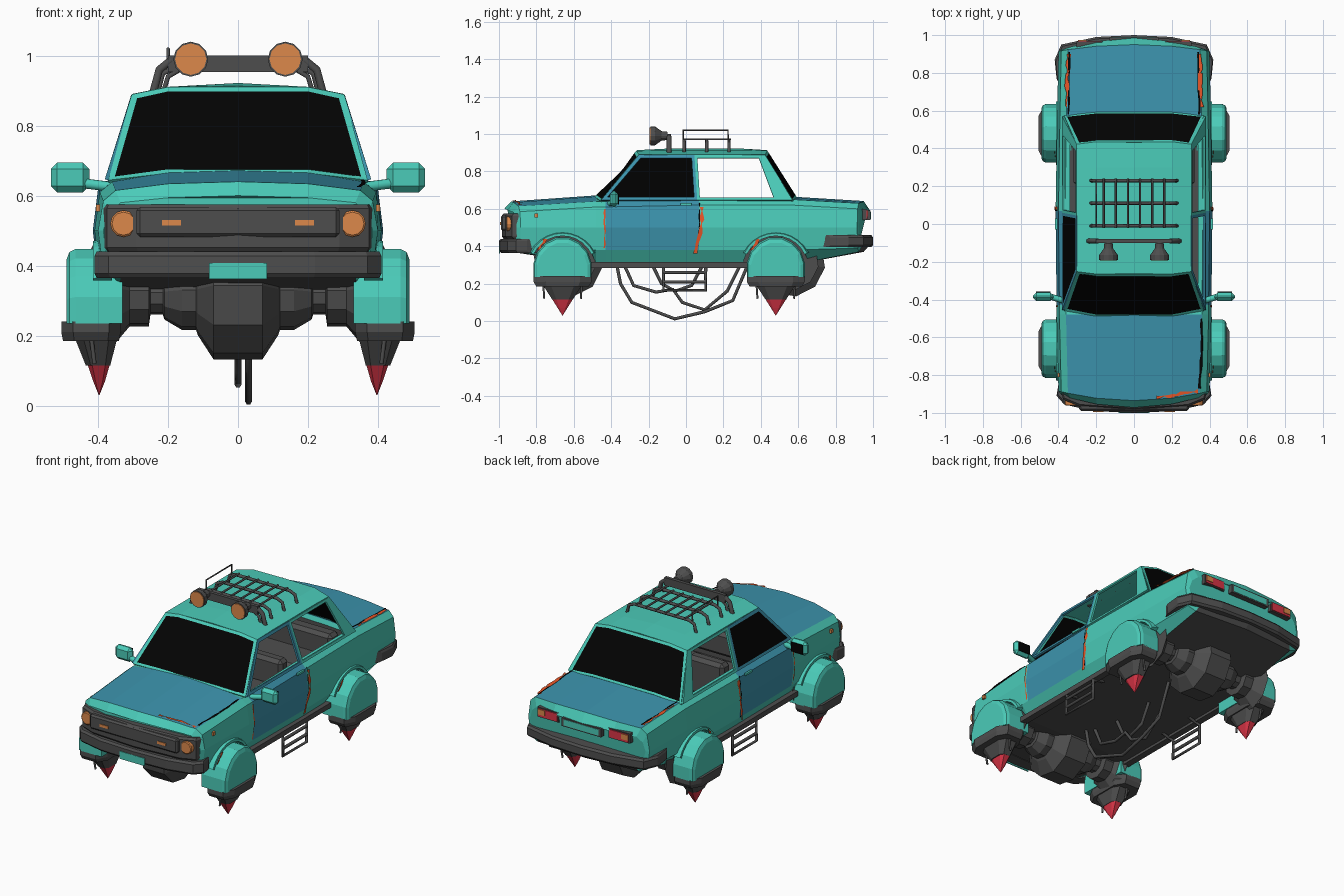
import bpy, bmesh, math, random
from mathutils import Vector, Matrix

if "Cube" in bpy.data.objects:
    bpy.data.objects.remove(bpy.data.objects["Cube"])
random.seed(4)

def mat(name, r, g, b):
    m = bpy.data.materials.new(name)
    m.diffuse_color = (r, g, b, 1)
    m.use_nodes = True
    m.node_tree.nodes["Principled BSDF"].inputs["Base Color"].default_value = m.diffuse_color
    return m
TEAL = mat("teal paint", .070, .60, .485)
BLUE = mat("blue paint", .045, .295, .42)
GREY = mat("dark grey metal", .076, .076, .076)
BLACK = mat("black glass", .001, .001, .001)
AMBER = mat("amber lens", .72, .25, .07)
RUST = mat("rust orange", .95, .11, .025)
RED = mat("red", .70, .035, .062)

def finish(name, bm, *mats):
    bmesh.ops.recalc_face_normals(bm, faces=bm.faces)
    me = bpy.data.meshes.new(name)
    bm.to_mesh(me)
    bm.free()
    for m in mats:
        me.materials.append(m)
    ob = bpy.data.objects.new(name, me)
    bpy.context.collection.objects.link(ob)
    return ob

def box(name, c, s, m, bevel=0):
    bm = bmesh.new()
    bmesh.ops.create_cube(bm, size=1, matrix=Matrix.Translation(c) @ Matrix.Diagonal((*s, 1)))
    if bevel:
        bmesh.ops.bevel(bm, geom=bm.edges[:], offset=bevel, segments=1, affect='EDGES')
    return finish(name, bm, m)

def loft(name, rings, *mats, rule=None):
    bm = bmesh.new()
    vs = [[bm.verts.new(p) for p in r] for r in rings]
    n = len(vs[0])
    for i in range(len(vs) - 1):
        for j in range(n):
            k = (j + 1) % n
            f = bm.faces.new((vs[i][j], vs[i][k], vs[i + 1][k], vs[i + 1][j]))
            f.material_index = rule(i, j) if rule else 0
    for r in (vs[0], vs[-1]):
        bm.faces.new(r).material_index = 1 if len(mats) > 1 else 0
    return finish(name, bm, *mats)

def lathe(name, c, axis, prof, m, n=12):
    """prof: (distance along axis, radius)"""
    a = Vector(axis)
    u = a.orthogonal().normalized()
    w = a.cross(u)
    ang = [2 * math.pi * (k + .5) / n for k in range(n)]
    return loft(name, [[Vector(c) + a * d + (u * math.cos(t) + w * math.sin(t)) * r for t in ang]
                       for d, r in prof], m)

def tube(name, pts, r, m=GREY):
    cu = bpy.data.curves.new(name, 'CURVE')
    cu.dimensions = '3D'
    cu.bevel_depth, cu.bevel_resolution, cu.use_fill_caps = r, 1, True
    sp = cu.splines.new('POLY')
    sp.points.add(len(pts) - 1)
    for p, q in zip(sp.points, pts):
        p.co = (*q, 1)
    cu.materials.append(m)
    ob = bpy.data.objects.new(name, cu)
    bpy.context.collection.objects.link(ob)

def band(name, half, z0, z1, m, k=.93):
    """strip wrapped round the car's nose or tail"""
    path = half + [(-x, y) for x, y in half[-2::-1]]
    loft(name, [[(x, y, z0 + .012), (x, y, z1 - .012), (x * .985, y * .99, z1), (x * k, y * k, z1),
                 (x * k, y * k, z0), (x * .985, y * .99, z0)] for x, y in path], m)

def strip(name, pts, perp, m, w):
    """jagged flake of bare paint along a panel edge"""
    bm = bmesh.new()
    rows = []
    for a, b in zip(pts, pts[1:]):
        for t in range(6):
            c = Vector(a).lerp(Vector(b), t / 5)
            rows.append([bm.verts.new(c + Vector(perp) * s * w * random.uniform(.05, 1)) for s in (-1, 1)])
    for p, q in zip(rows, rows[1:]):
        bm.faces.new((p[0], p[1], q[1], q[0]))
    finish(name, bm, m)

# lower body: y, half width, bottom, shoulder, top, end curvature
ST = [(-.972, .37, .37, .58, .60, .45), (-.935, .385, .37, .615, .64, .32), (-.48, .395, .30, .64, .672, 0),
      (-.43, .395, .30, .64, .655, 0), (.07, .40, .30, .65, .66, 0), (.57, .392, .30, .65, .665, 0),
      (.95, .385, .37, .63, .642, -.22), (.985, .365, .41, .58, .59, -.42)]
rings = []
for y, w, zb, zs, zt, k in ST:
    h = [(0, zb), (w - .05, zb), (w, max(.38, zb + .02)), (w + .015, .5), (w, zs - .03),
         (w - .035, zs), (.2, zt - .006), (0, zt)]
    h += [(-x, z) for x, z in h[-2:0:-1]]
    rings.append([(x, y + k * x * x, z) for x, z in h])

def body_rule(i, j):
    s = min(j, 13 - j)
    if s == 0:
        return 0
    if (s >= 5 and i in (1, 5)) or (2 <= s <= 4 and i == 3):
        return 2
    return 1
body = loft("lower_body", rings, GREY, TEAL, BLUE, rule=body_rule)

# hollow out the cabin and the wheel arches
cutters = [box("cabin_cutter", (0, .05, .66), (.68, .94, .48), GREY)]
for s in (-1, 1):
    for y in (-.66, .48):
        cutters.append(lathe("arch_cutter", (s * .45, y, .29), (1, 0, 0), [(-.1, .175), (.1, .175)], GREY, 16))
bpy.context.view_layer.objects.active = body
for c in cutters:
    md = body.modifiers.new("cut", 'BOOLEAN')
    md.operation, md.object, md.solver = 'DIFFERENCE', c, 'EXACT'
    bpy.ops.object.modifier_apply(modifier=md.name)
    bpy.data.objects.remove(c)

# cabin frame: panels with inset windows
bm = bmesh.new()
def panel(pts, ring, glass, t):
    f = bm.faces.new([bm.verts.new(p) for p in pts])
    f.normal_update()
    f.material_index = ring
    if t:
        r = bmesh.ops.inset_individual(bm, faces=[f], thickness=t, use_even_offset=True)
        for g in r['faces']:
            g.material_index = ring
        if glass is None:
            bmesh.ops.delete(bm, geom=[f], context='FACES_ONLY')
        else:
            f.material_index = glass
for y0, y1, yc0, yc1, t in ((-.455, -.25, -.485, -.262, .015), (.57, .42, .587, .432, .013)):
    panel([(-.37, y0, .64), (-.2, yc0, .66), (.2, yc0, .66), (.37, y0, .64),
           (.30, y1, .885), (.2, yc1, .905), (-.2, yc1, .905), (-.30, y1, .885)], 0, 2, t)
for s in (-1, 1):
    def side(a, b, c, d, *k):
        panel([(s * .375, a, .645), (s * .375, b, .645), (s * .30, c, .885), (s * .30, d, .885)], *k)
    side(-.455, .06, .045, -.25, 1, 2 if s < 0 else None, .016)
    side(.06, .49, .40, .045, 0, None, .015)
    side(.49, .57, .42, .40, 0, 0, 0)
rx, ry = (-.30, -.2, 0, .2, .30), (-.25, -.1, .3, .42)
def roof(i, j):
    end = j in (0, 3)
    z = (.885, .905, .908 if end else .916)[2 - abs(i - 2)]
    y = ry[j] + ((-.012 if j == 0 else .012) if end and i in (1, 2, 3) else 0)
    return (rx[i], y, z)
for i in range(4):
    for j in range(3):
        panel([roof(i, j), roof(i + 1, j), roof(i + 1, j + 1), roof(i, j + 1)], 0, 0, 0)
bmesh.ops.remove_doubles(bm, verts=bm.verts, dist=.0005)
cab = finish("cabin_frame", bm, TEAL, BLUE, BLACK)
md = cab.modifiers.new("thickness", 'SOLIDIFY')
md.thickness, md.offset = .012, 0

# seats and dashboard
for s in (-1, 1):
    box("front_seat_base", (s * .17, -.13, .47), (.24, .26, .1), GREY, .02)
    box("front_seat_back", (s * .17, .03, .55), (.24, .08, .22), GREY, .02)
box("rear_seat_base", (0, .32, .48), (.64, .24, .12), GREY, .02)
box("rear_seat_back", (0, .46, .55), (.64, .09, .22), GREY, .02)
box("dashboard", (0, -.37, .56), (.66, .1, .14), GREY, .02)

# bumpers, grille, lamps
band("front_bumper", [(.40, -.85), (.41, -.91), (.37, -.955), (.22, -.99), (0, -1.0)], .365, .44, GREY, .92)
band("rear_bumper", [(.41, .77), (.42, .87), (.385, .95), (.2, .99), (0, 1.0)], .395, .46, GREY, .93)
band("grille", [(.385, -.89), (.375, -.93), (.29, -.965), (0, -.985)], .44, .575, GREY, .92)
box("grille_frame", (0, -.97, .525), (.58, .04, .085), GREY, .01)
box("front_plate", (0, -.998, .385), (.165, .006, .045), TEAL)
box("rear_panel", (0, .972, .565), (.26, .03, .05), GREY)
box("rear_panel_inset", (0, .984, .565), (.23, .01, .036), TEAL)
for s in (-1, 1):
    lathe("headlight", (s * .327, -.925, .52), (0, -1, 0), [(0, .038), (.032, .038), (.036, .033)], AMBER)
    box("front_indicator", (s * .19, -.99, .522), (.055, .008, .016), AMBER)
    box("tail_lamp_frame", (s * .235, .950, .57), (.14, .03, .058), GREY)
    box("tail_lamp", (s * .235, .955, .57), (.125, .03, .046), RED)
    box("tail_indicator", (s * .275, .959, .575), (.045, .03, .032), AMBER)
    box("side_marker", (s * .40, -.80, .565), (.012, .02, .02), AMBER)
    box("sill", (s * .365, -.08, .30), (.04, .86, .03), GREY)
    box("door_handle", (s * .412, .0, .625), (.012, .06, .012), TEAL)
    # mirrors
    box("mirror", (s * .48, -.385, .652), (.11, .045, .085), TEAL, .018)
    box("mirror_glass", (s * .48, -.361, .652), (.075, .005, .055), BLACK)
    tube("mirror_arm", [(s * .36, -.41, .625), (s * .44, -.385, .635)], .016, TEAL)
    # side step ladder
    x = s * .38
    tube("step_frame", [(x * .8, -.12, .30), (x, -.12, .28), (x, -.12, .165), (x, .105, .165),
                        (x, .105, .28), (x * .8, .105, .30)], .009)
    for z in (.21, .26):
        tube("step_rung", [(x, -.12, z), (x, .105, z)], .009)

# hover pods
ARCH = [(-.155, .235), (-.155, .31), (-.135, .37), (-.09, .42), (-.035, .447), (.035, .447),
        (.09, .42), (.135, .37), (.155, .31), (.155, .235)]
for s in (-1, 1):
    for y in (-.66, .48):
        def slab(x, k):
            return [(s * x, y + a * k, .235 + (z - .235) * k) for a, z in ARCH]
        loft("hover_pod", [slab(.33, 1), slab(.465, 1), slab(.482, .96), slab(.49, .86)], TEAL)
        # fender flare round the arch
        ang = [math.radians(25 + 13 * k) for k in range(11)]
        loft("fender_flare", [[(s * xx, y + r * math.cos(t), .285 + r * math.sin(t))
                               for xx, r in ((.36, .17), (.414, .17), (.414, .185), (.36, .2))] for t in ang], TEAL)
        def ring(cx, hx, hy, z):
            q = [(1, .6), (.6, 1), (-.6, 1), (-1, .6), (-1, -.6), (-.6, -1), (.6, -1), (1, -.6)]
            return [(s * (cx + a * hx), y + b * hy, z) for a, b in q]
        loft("pod_nozzle", [ring(.42, .085, .155, .24), ring(.42, .085, .155, .21), ring(.42, .08, .14, .185),
                            ring(.405, .058, .10, .185), ring(.40, .035, .055, .115)], GREY)
        loft("thruster_cone", [ring(.40, .034, .064, .165), ring(.398, .031, .054, .115),
                               ring(.397, .017, .026, .07), ring(.397, .001, .001, .03)], RED)
        for d in (-.115, .115):
            tube("nozzle_strut", [(s * .42, y + d * .9, .20), (s * .41, y + d * .85, .12)], .006)

# axle drums
DR = [(.0, .185), (.07, .185), (.115, .115), (.12, .10), (.16, .10), (.21, .07), (.215, .055),
      (.25, .055), (.255, .09), (.31, .09), (.36, .15)]
for n, y in (("front_axle", -.63), ("rear_axle", .56)):
    lathe(n, (0, y, .315), (1, 0, 0), [(-d, r) for d, r in DR[:0:-1]] + DR[1:], GREY, 10)

# underbody skid tubes
for x, yz in ((.03, [(-.37, .3), (-.35, .2), (-.29, .1), (-.06, .012), (.10, .05), (.25, .11), (.33, .3)]),
              (0, [(-.33, .3), (-.28, .19), (-.16, .155), (-.07, .17), (-.02, .10), (.10, .06), (.22, .16), (.29, .3)]),
              (-.03, [(-.18, .3), (-.13, .20), (-.06, .16), (.03, .19), (.09, .3)])):
    tube("skid_tube", [(x, y, z) for y, z in yz], .01)

# roof rack and lamp bar
for y in (-.01, .11, .23):
    tube("rack_crossbar", [(-.23, y, .895), (-.215, y, .95), (-.18, y, .965), (.18, y, .965),
                           (.215, y, .95), (.23, y, .895)], .009)
for k in range(6):
    x = -.16 + k * .064
    tube("rack_slat", [(x, -.02, .972), (x, .24, .972)], .006)
tube("rack_rail", [(-.2, -.015, .96), (-.2, -.015, 1.02), (-.2, .225, 1.02), (-.2, .225, .96)], .005)
box("lamp_bar", (0, -.09, .977), (.40, .02, .046), GREY)
for s in (-1, 1):
    tube("lamp_bar_leg", [(s * .245, -.09, .885), (s * .225, -.09, .96), (s * .19, -.09, .988)], .013)
    tube("lamp_bar_brace", [(s * .215, -.09, .89), (s * .20, -.09, .94), (s * .17, -.09, .958)], .008)
    lathe("roof_lamp", (s * .135, -.19, .99), (0, 1, 0), [(0, .05), (.025, .05), (.06, .025), (.09, .022)], GREY)
    lathe("roof_lamp_lens", (s * .135, -.194, .99), (0, 1, 0), [(0, .045), (.006, .045)], AMBER)

# worn paint and panel gaps
for s in (-1, 1):
    strip("trunk_rust", [(s * .357, .62, .655), (s * .352, .80, .648), (s * .345, .90, .641)], (1, 0, 0), RUST, .015)
    strip("trunk_gap", [(s * .345, .58, .657), (s * .342, .91, .643)], (1, 0, 0), BLACK, .008)
    strip("door_rust", [(s * .406, .085, .61), (s * .42, .085, .5), (s * .404, .05, .36)], (0, 1, 0), RUST, .014)
    strip("door_gap", [(s * .404, .072, .63), (s * .419, .072, .5), (s * .402, .06, .38)], (0, 1, 0), BLACK, .006)
    strip("door_front_rust", [(s * .402, -.435, .6), (s * .414, -.435, .5), (s * .40, -.435, .39)], (0, 1, 0), RUST, .007)
    for y in (-.79, .35):
        strip("arch_rust", [(s * .416, y, .38), (s * .421, y + .04, .44)], (0, 1, 0), RUST, .014)
strip("hood_rust", [(.12, -.915, .646), (.22, -.905, .640), (.34, -.885, .621)], (0, 1, 0), RUST, .015)
strip("hood_gap", [(.347, -.87, .625), (.357, -.68, .635), (.357, -.5, .645)], (1, 0, 0), BLACK, .009)
